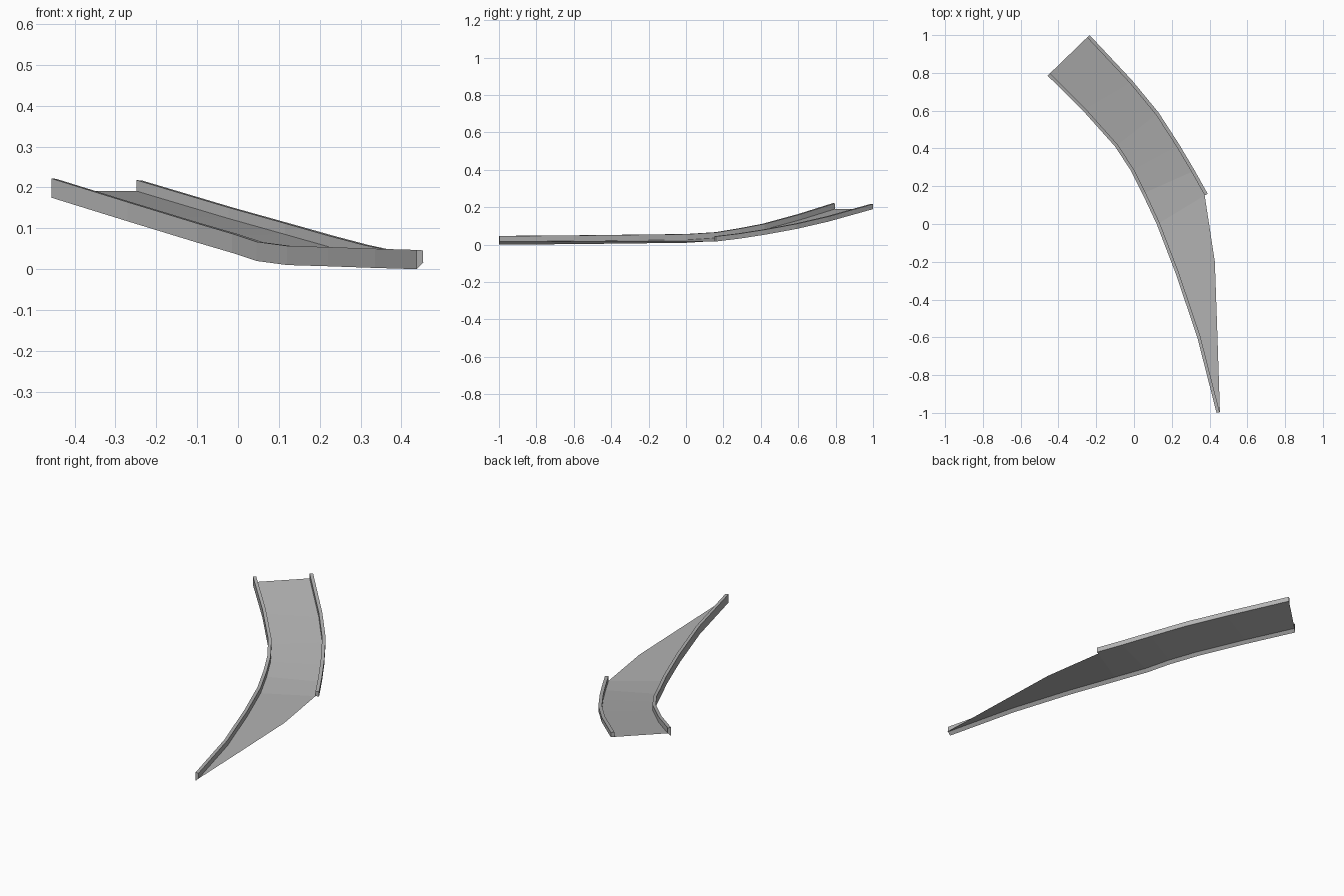
import bpy
import bmesh
from mathutils import Vector

cube = bpy.data.objects.get("Cube")
if cube:
    bpy.data.objects.remove(cube, do_unlink=True)

# Single grey material
grey = bpy.data.materials.new("plain_grey")
grey.use_nodes = True
colour = (0.45, 0.45, 0.45, 1)
grey.diffuse_color = colour
grey.node_tree.nodes["Principled BSDF"].inputs["Base Color"].default_value = colour

# Lower outside edges of the two sides, rear to front
long_path = [Vector(p) for p in (
    (-.457, .785, .175), (-.27, .6, .117), (-.1, .41, .065), (-.015, .28, .04),
    (.045, .16, .02), (.12, 0, .01), (.22, -.26, .007), (.335, -.6, .003), (.437, -1, 0))]
short_path = [Vector(p) for p in (
    (-.235, 1, .19), (-.01, .76, .123), (.13, .59, .084),
    (.24, .42, .053), (.32, .285, .032), (.39, .16, .017))]
open_edge = [Vector(p) for p in ((.428, -.2, .017), (.442, -.6, .017), (.455, -1, .017))]


def inward(path, i, side):
    """Horizontal unit direction from a rail towards the deck."""
    t = path[min(i + 1, len(path) - 1)] - path[max(i - 1, 0)]
    return Vector((-t.y, t.x, 0)).normalized() * side


def loft(name, rings, closed):
    """Join matching rings of points with quads."""
    bm = bmesh.new()
    rows = [[bm.verts.new(p) for p in ring] for ring in rings]
    n = len(rows[0])
    for a, b in zip(rows, rows[1:]):
        for j in range(n if closed else n - 1):
            k = (j + 1) % n
            bm.faces.new((a[j], b[j], b[k], a[k]))
    if closed:
        bm.faces.new(rows[0])
        bm.faces.new(rows[-1][::-1])
        bmesh.ops.recalc_face_normals(bm, faces=bm.faces)
    mesh = bpy.data.meshes.new(name)
    bm.to_mesh(mesh)
    bm.free()
    mesh.materials.append(grey)
    obj = bpy.data.objects.new(name, mesh)
    bpy.context.collection.objects.link(obj)
    return obj


def rail(name, path, side, profile):
    """Sweep a profile of (inward distance, height) along a path."""
    rings = [[p + inward(path, i, side) * d + Vector((0, 0, h)) for d, h in profile]
             for i, p in enumerate(path)]
    loft(name, rings, True)
    return [ring[-1] for ring in rings]


# Side rails, each returning its edge at deck level
long_edge = rail("long_side_rail", long_path, 1,
                 [(0, 0), (0, .047), (.017, .046), (.017, .016)])
short_edge = rail("short_side_rail", short_path, -1,
                  [(0, 0), (0, .027), (.018, .028), (.018, .001)])

# Curved deck between the rails, narrowing to a point at the front
deck = loft("curved_deck", list(zip(long_edge, short_edge + open_edge)), False)
for face in deck.data.polygons:
    if face.normal.z < 0:
        face.flip()
